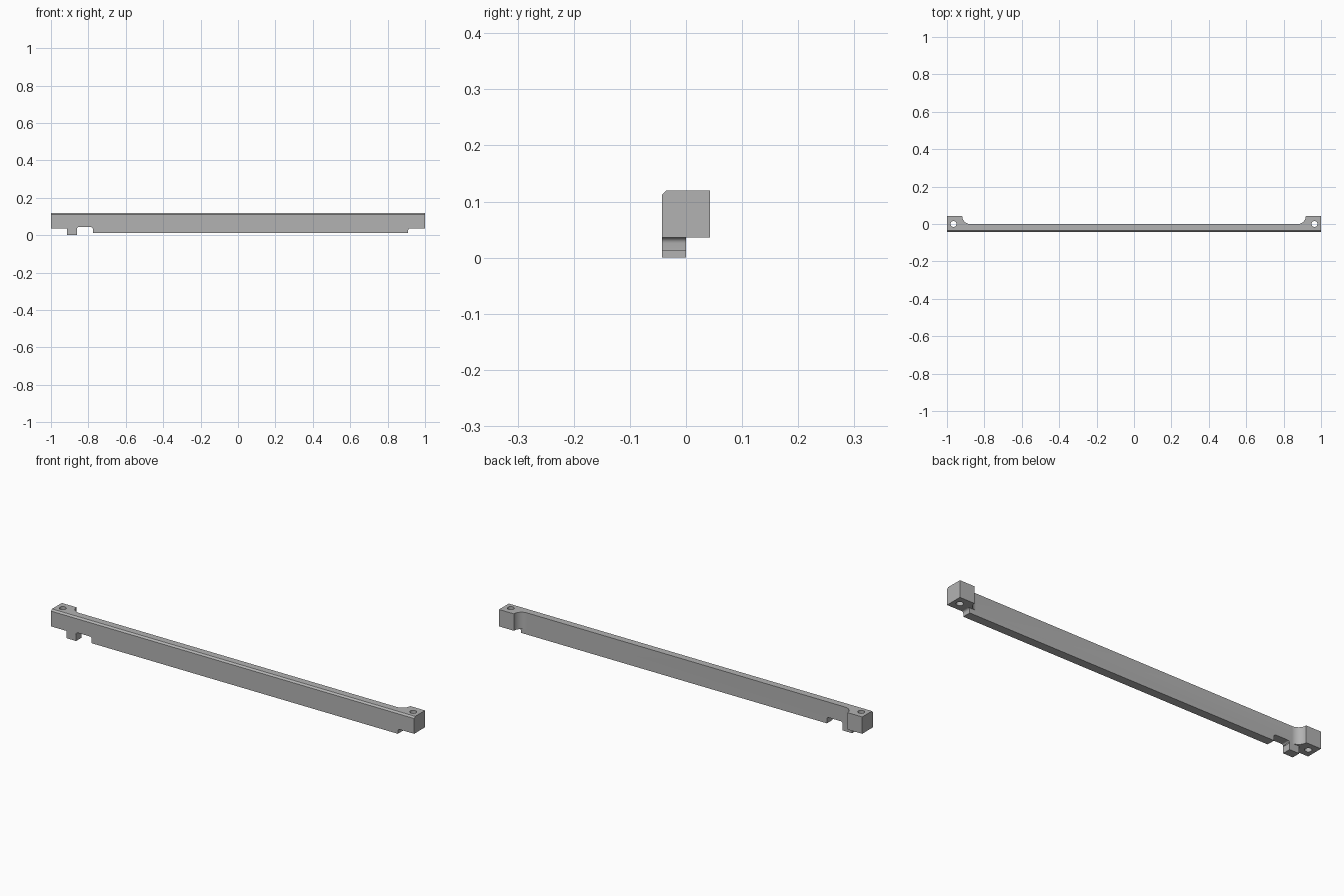
import bpy, bmesh, math
from mathutils import Vector

old = bpy.data.objects.get("Cube")
if old:
    bpy.data.objects.remove(old)

FRONT, BACK, TOP = -0.0425, 0.0425, 0.12
LUG_Z = 0.036       # underside of the end lugs

grey = bpy.data.materials.new("plain grey")
grey.use_nodes = True
grey.diffuse_color = (0.45, 0.45, 0.45, 1)
grey.node_tree.nodes["Principled BSDF"].inputs["Base Color"].default_value = (0.45, 0.45, 0.45, 1)


def prism(name, points, depth):
    """Extrude a closed 3D outline along the depth vector."""
    bm = bmesh.new()
    face = bm.faces.new([bm.verts.new(p) for p in points])
    moved = bmesh.ops.extrude_face_region(bm, geom=[face])["geom"]
    bmesh.ops.translate(bm, vec=Vector(depth), verts=[g for g in moved if isinstance(g, bmesh.types.BMVert)])
    bmesh.ops.recalc_face_normals(bm, faces=bm.faces)
    mesh = bpy.data.meshes.new(name)
    bm.to_mesh(mesh)
    bm.free()
    mesh.materials.append(grey)
    obj = bpy.data.objects.new(name, mesh)
    bpy.context.collection.objects.link(obj)
    return obj


def arc(cx, cy, r, start, end, steps):
    angles = [math.radians(start + (end - start) * i / steps) for i in range(steps + 1)]
    return [(cx + r * math.cos(a), cy + r * math.sin(a)) for a in angles]


# Plan outline: slim bar with a lug at each end, blended by a quarter round
right_half = [(1, FRONT), (1, BACK)] + arc(0.876, BACK, BACK, 0, -90, 12)
plan = right_half + [(-x, y) for x, y in reversed(right_half)]
rail = prism("rail", [(x, y, 0) for x, y in plan], (0, 0, TOP))

# Underside profile: locating tab, rounded notch, long lower edge, raised end
r = 0.01
under = [(-1.1, -0.1), (-1.1, LUG_Z), (-0.915, LUG_Z), (-0.915, 0), (-0.862, 0)]
under += arc(-0.862 + r, 0.043 - r, r, 180, 90, 5)
under += arc(-0.776 - r, 0.043 - r, r, 90, 0, 5)
under += [(-0.776, 0.012), (0.91, 0.012)]
under += arc(0.91 + r, LUG_Z - r, r, 180, 90, 5)
under += [(1.1, LUG_Z), (1.1, -0.1)]
cutters = [prism("underside_cutter", [(x, -0.2, z) for x, z in under], (0, 0.4, 0))]

# Space below the lugs behind the bar
cutters.append(prism("lug_cutter", [(-1.1, 0, -0.1), (1.1, 0, -0.1), (1.1, 0, LUG_Z), (-1.1, 0, LUG_Z)], (0, 0.2, 0)))

# Chamfer along the top front edge
c = 0.008
cutters.append(prism("chamfer_cutter", [(-1.1, FRONT - c, TOP - 2 * c), (-1.1, FRONT + 2 * c, TOP + c),
                                        (-1.1, FRONT - c, TOP + c)], (2.2, 0, 0)))

# Screw holes through both lugs
for side in (-1, 1):
    ring = arc(side * 0.965, 0, 0.016, 0, 345, 23)
    cutters.append(prism("hole_cutter", [(x, y, -0.1) for x, y in ring], (0, 0, 0.4)))

bpy.context.view_layer.objects.active = rail
for cutter in cutters:
    cutter.hide_render = True
    mod = rail.modifiers.new("cut", "BOOLEAN")
    mod.operation, mod.solver, mod.object = "DIFFERENCE", "EXACT", cutter
    bpy.ops.object.modifier_apply(modifier=mod.name)
    bpy.data.objects.remove(cutter)

bpy.ops.object.select_all(action="DESELECT")
rail.select_set(True)
bpy.ops.object.shade_smooth_by_angle(angle=math.radians(30))
